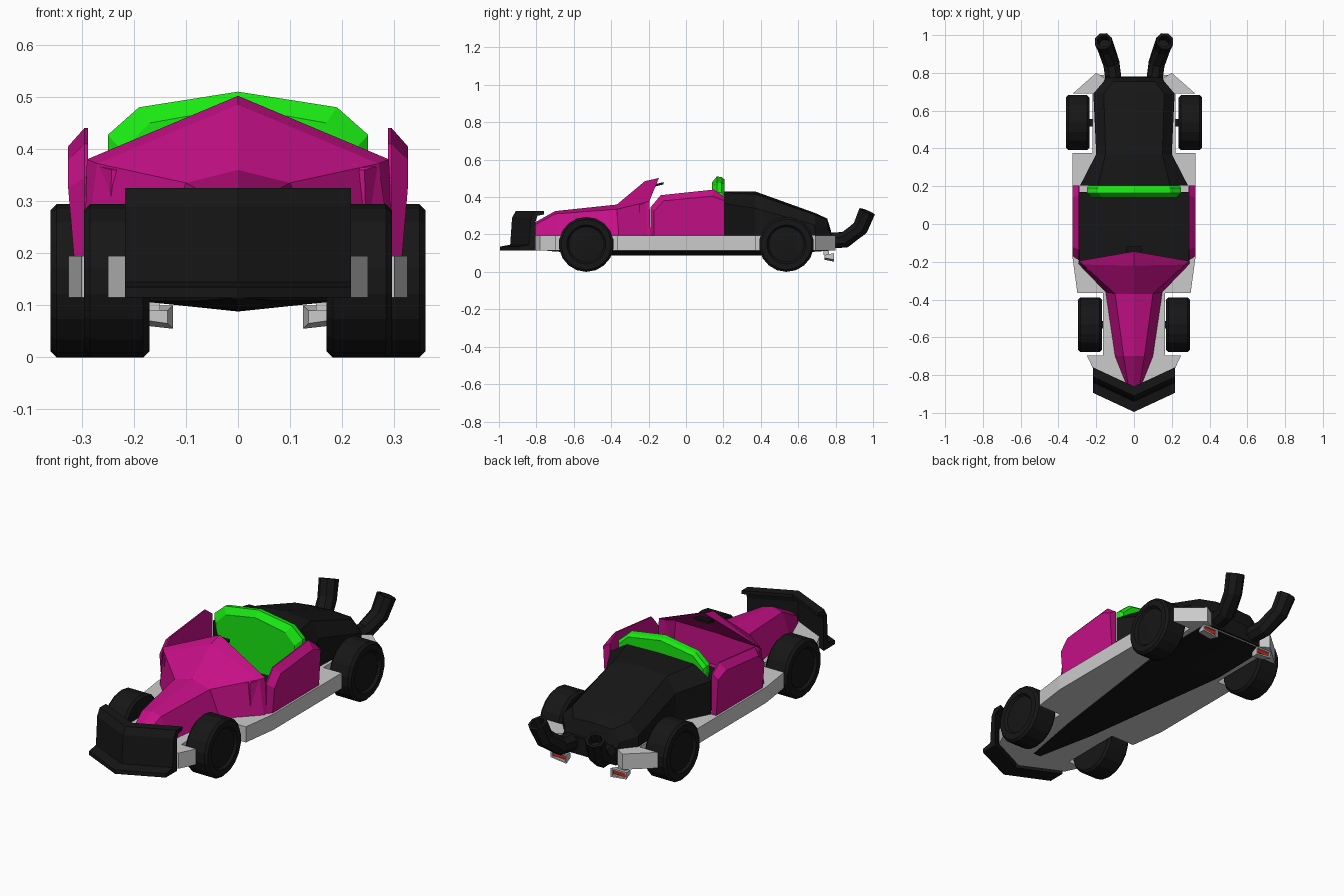
import bpy, bmesh, math
from mathutils import Vector

if "Cube" in bpy.data.objects:
    bpy.data.objects.remove(bpy.data.objects["Cube"])


def material(name, color):
    m = bpy.data.materials.new(name)
    m.diffuse_color = (*color, 1)
    m.use_nodes = True
    m.node_tree.nodes["Principled BSDF"].inputs["Base Color"].default_value = m.diffuse_color
    return m


PINK = material("pink_paint", (0.56, 0.005, 0.24))
GREEN = material("green_paint", (0.01, 0.82, 0.006))
BLACK = material("black", (0.008, 0.008, 0.008))
RED = material("red_lens", (0.7, 0.02, 0.01))


def loft(name, rings, mat=None, mirror=False, caps=(True, True)):
    """Skin a list of equal-length closed rings, optionally mirrored over x."""
    bm = bmesh.new()
    rows = [[bm.verts.new(p) for p in r] for r in rings]
    n = len(rows[0])
    for a, b in zip(rows, rows[1:]):
        for i in range(n):
            j = (i + 1) % n
            bm.faces.new((a[i], a[j], b[j], b[i]))
    if caps[0]:
        bm.faces.new(rows[0][::-1])
    if caps[1]:
        bm.faces.new(rows[-1])
    bmesh.ops.recalc_face_normals(bm, faces=bm.faces)
    me = bpy.data.meshes.new(name)
    bm.to_mesh(me)
    bm.free()
    ob = bpy.data.objects.new(name, me)
    bpy.context.collection.objects.link(ob)
    if mat:
        me.materials.append(mat)
    if mirror:
        ob.modifiers.new("Mirror", 'MIRROR')
    return ob


def full(half):
    """Complete a half outline (starting on x = 0) with its mirror image."""
    return half + [(-p[0], *p[1:]) for p in reversed(half) if p[0] > 1e-6]


def box(name, x, y, z, mat=None, mirror=False):
    ring = lambda h: [(x[0], y[0], h), (x[1], y[0], h), (x[1], y[1], h), (x[0], y[1], h)]
    return loft(name, [ring(z[0]), ring(z[1])], mat, mirror)


# Chassis plate with wheel cut-outs
plan = full([(0, -.88), (.21, -.78), (.25, -.695), (.165, -.695), (.165, -.365),
             (.30, -.365), (.325, -.18), (.325, .375), (.22, .375), (.22, .69),
             (.325, .69), (.20, .80), (.15, .77), (0, .77)])
loft("chassis", [[(x, y, z) for x, y in plan] for z in (.115, .195)])

# Shallow V keel under the chassis
keel = [(-.74, .02, .112), (-.41, .08, .088), (.42, .19, .088), (.76, .19, .113)]
loft("keel", [[(-w, y, .12), (w, y, .12), (w, y, min(.113, z + .02)), (0, y, z),
               (-w, y, min(.113, z + .02))] for y, w, z in keel], BLACK)

# Cockpit floor
box("cockpit_floor", (-.29, .29), (-.21, .17), (.19, .203), BLACK)

# Nose and windscreen cowl: half sections as (x, y, z) from the centre line down
nose = [
    [(0, -.86, .235), (.03, -.855, .225), (.04, -.85, .195)],
    [(0, -.70, .325), (.055, -.70, .31), (.10, -.70, .195)],
    [(0, -.37, .36), (.10, -.37, .335), (.15, -.36, .195)],
    [(0, -.22, .485), (.27, -.215, .372), (.295, -.21, .195)],
    [(0, -.145, .502), (.29, -.195, .38), (.295, -.19, .195)],
]
cowl = [full(s + [(0, s[-1][1], .195)]) for s in nose]
# hollow return behind the windscreen, down to the dash
cowl.append([(x * .93, y - .02, z * .94 + .01) for x, y, z in cowl[-1]])
cowl.append([(x * .9, -.25, min(z, .36)) for x, y, z in cowl[-1]])
loft("nose_cowl", cowl, PINK)

# Mirror tab behind the windscreen
loft("rear_view_mirror", [[(s, -.17, .455), (s, -.12, .468), (s, -.12, .48), (s, -.17, .468)]
                          for s in (-.04, .04)], BLACK)

# Side doors: inner outline joined to a smaller outer face
door_in = [(-.19, .195), (-.19, .345), (-.135, .41), (.15, .44), (.205, .40), (.205, .195)]
door_out = [(-.17, .195), (-.17, .325), (-.12, .38), (.14, .405), (.205, .38), (.205, .195)]
loft("door", [[(.288, y, z) for y, z in door_in],
              [(.295, y, z) for y, z in door_in],
              [(.315 if z < .2 else .326, y, z) for y, z in door_out]], PINK, True)

# Headrest panel with chamfered upper rim
rest = full([(0, .51), (.19, .48), (.25, .427), (.25, .395), (.20, .195), (0, .195)])
shrink = lambda s, d: [(x * s, z if z < .2 else z - d) for x, z in rest]
loft("headrest_panel", [[(x, y, z) for x, z in shrink(s, d)]
                        for y, s, d in ((.14, .89, .03), (.165, 1, 0), (.19, 1, .003), (.205, .96, .015))],
     GREEN)

# Rear engine cover: y, centre z, shoulder x/z, edge x/z
cover = [(.205, .43, .19, .425, .285, .365), (.37, .43, .15, .415, .20, .34),
         (.69, .315, .16, .305, .215, .25), (.755, .285, .11, .28, .16, .23),
         (.775, .22, .10, .215, .15, .20)]
loft("engine_cover", [full([(0, y, c), (sx, y, sz), (ex, y, ez), (ex, y, .19), (0, y, .19)])
                      for y, c, sx, sz, ex, ez in cover], BLACK)
box("engine_cover_tail", (-.15, .15), (.74, .78), (.115, .2), BLACK)

# Front bumper: one profile swept along a V
prof = [(-.995, .115), (-.995, .135), (-.94, .145), (-.93, .29), (-.91, .325), (-.86, .325),
        (-.86, .307), (-.895, .30), (-.905, .27), (-.905, .115)]
loft("front_bumper", [[(x, y + .1 * abs(x) / .215, z) for y, z in prof]
                      for x in (-.217, 0, .217)], BLACK)


# Wheels: chamfered tyre with recessed hub
def wheel(name, x, y, w):
    n, R = 18, .147
    steps = [(0, .09), (0, .135), (.012, R), (w - .012, R), (w, .135), (w, .105),
             (w - .012, .095), (w - .008, .03)]
    loft(name, [[(x + dx, y + r * math.cos(2 * math.pi * (i + .5) / n),
                  .147 + r * math.sin(2 * math.pi * (i + .5) / n)) for i in range(n)]
                for dx, r in steps], BLACK, True)
    box(name + "_axle", (.05, x + .02), (y - .02, y + .02), (.13, .17), BLACK, True)


wheel("front_wheel", .17, -.533, .126)
wheel("rear_wheel", .236, .537, .124)

# Exhaust pipes: eight-sided tube bending up and outward, open at the tip
path = [Vector(p) for p in ((.105, .74, .165), (.12, .85, .172), (.148, .932, .235), (.163, .968, .322))]
rings = []
for i, p in enumerate(path):
    t = (path[min(i + 1, 3)] - path[max(i - 1, 0)]).normalized()
    u = Vector((1, 0, 0))
    u = (u - t * u.dot(t)).normalized()
    v = t.cross(u)
    for k, sink in ([(.046, 0)] if i < 3 else [(.048, 0), (.034, 0), (.03, .05)]):
        rings.append([p - t * sink + k * (u * math.cos(a) + v * math.sin(a))
                      for a in (math.pi * (j + .5) / 4 for j in range(8))])
loft("exhaust_pipe", rings, BLACK, True)

# Tail lights hung under the rear corners
sect = lambda y, g: [(.125 + g, y, .055 + g), (.215 - g, y, .065 + g),
                     (.215 - g, y, .10 - g), (.125 + g, y, .10 - g)]
loft("tail_light_housing", [sect(.74, .01), sect(.79, 0), sect(.79, .008), sect(.778, .008)], None, True)
box("tail_light_lens", (.137, .203), (.77, .784), (.072, .09), RED, True)
box("tail_light_stem", (.15, .19), (.735, .765), (.09, .12), None, True)
